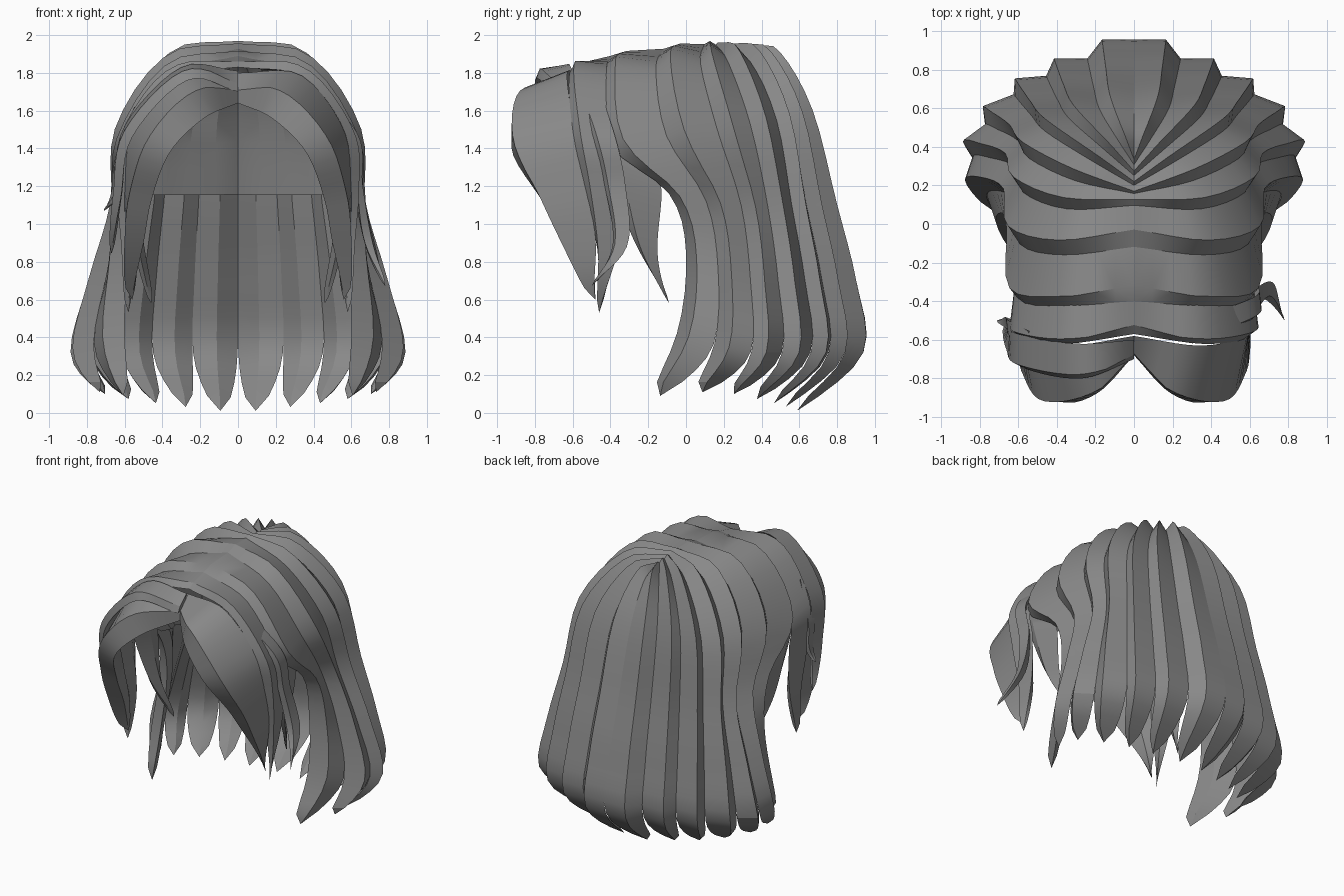
import bpy, bmesh, math
from mathutils import Vector

cube = bpy.data.objects.get("Cube")
if cube:
    bpy.data.objects.remove(cube, do_unlink=True)

hair = bpy.data.materials.new("hair_grey")
hair.use_nodes = True
grey = (0.25, 0.25, 0.25, 1)
hair.diffuse_color = grey
hair.node_tree.nodes["Principled BSDF"].inputs["Base Color"].default_value = grey


def spline(points, u):
    """Point on a smooth curve through the points, u from 0 to len - 1."""
    last = len(points) - 1
    i = min(int(u), last - 1)
    f = u - i
    b, c = Vector(points[i]), Vector(points[i + 1])
    a = Vector(points[i - 1]) if i > 0 else b * 2 - c
    d = Vector(points[i + 2]) if i + 2 <= last else c * 2 - b
    return b + ((c - a) * f + (a * 2 - b * 5 + c * 4 - d) * f * f
                + (b * 3 - a - c * 3 + d) * f ** 3) * 0.5


def outward(p):
    """Direction away from the middle of the head."""
    return (p - Vector((0, 0.1, min(p.z, 1.3)))).normalized()


def finish(name, bm):
    bmesh.ops.remove_doubles(bm, verts=bm.verts, dist=0.0005)
    bmesh.ops.recalc_face_normals(bm, faces=bm.faces)
    mesh = bpy.data.meshes.new(name)
    bm.to_mesh(mesh)
    bm.free()
    mesh.materials.append(hair)
    obj = bpy.data.objects.new(name, mesh)
    bpy.context.collection.objects.link(obj)
    bpy.ops.object.select_all(action="DESELECT")
    obj.select_set(True)
    bpy.context.view_layer.objects.active = obj
    bpy.ops.object.shade_smooth_by_angle(angle=math.radians(24))


def lock(name, front, back, middle=None, ridge=0.06, side=1, taper=0.8, steps=24):
    """Ridged lock between two edge curves, closing to a pointed tip."""
    bm = bmesh.new()
    rings = []
    for k in range(steps + 1):
        t = k / steps
        a, b = front(t), back(t)
        c = middle(t) if middle else (a + b) / 2
        w = 1 if t < taper else math.sqrt(max(0, 1 - ((t - taper) / (1 - taper)) ** 2))
        n = outward(c)
        rise = min(1, 0.25 + t * 6) * w
        crest = c + (a - b) * 0.16 * w + n * ridge * rise
        ring = [c + (a - c) * w, crest, c + (b - c) * w, c - n * 0.035 * w]
        rings.append([bm.verts.new((p.x * side, p.y, p.z)) for p in ring])
    for r, s in zip(rings, rings[1:]):
        for i in range(4):
            j = (i + 1) % 4
            bm.faces.new((r[i], r[j], s[j], s[i]))
    bm.faces.new(rings[0])
    finish(name, bm)


def free_lock(name, front, back, **options):
    lock(name, lambda t: spline(front, t * (len(front) - 1)),
         lambda t: spline(back, t * (len(back) - 1)), **options)


# Guide curves from the parting to the ends: front edge, side, rear side, back
guides = [
    [(0, -.4, 1.89), (.36, -.43, 1.78), (.59, -.4, 1.42), (.59, -.09, 1.16),
     (.58, 0, .85), (.6, -.05, .42), (.54, -.25, .08)],
    [(0, .07, 1.95), (.35, .04, 1.84), (.58, .12, 1.5), (.61, .26, 1.1),
     (.74, .31, .7), (.84, .31, .33), (.74, .15, .11)],
    [(0, .2, 1.94), (.24, .34, 1.86), (.46, .48, 1.55), (.53, .56, 1.1),
     (.59, .63, .7), (.62, .66, .32), (.5, .43, .06)],
    [(0, .37, 1.92), (0, .5, 1.85), (0, .65, 1.58), (0, .79, 1.1),
     (0, .9, .7), (0, .94, .32), (0, .62, 0)],
]


def curtain(u):
    """Curve at position u across the guides."""
    return lambda t: spline([spline(g, t * 6) for g in guides], u)


# Long locks round the sides and back
edges = [0, .55, 1.1, 1.55, 2, 2.32, 2.64, 3]
for label, side in (("left", 1), ("right", -1)):
    for i, (u, v) in enumerate(zip(edges, edges[1:])):
        lock(f"{label}_long_lock_{i + 1}", curtain(u), curtain(v),
             curtain((u + v) / 2), side=side, ridge=.065)

    # Front bang curving round the forehead
    free_lock(f"{label}_front_bang",
              [(0, -.68, 1.64), (.18, -.87, 1.56), (.36, -.92, 1.38),
               (.46, -.76, 1.12), (.5, -.62, .88), (.56, -.48, .6)],
              [(0, -.58, 1.8), (.33, -.63, 1.79), (.56, -.59, 1.5),
               (.6, -.52, 1.2), (.59, -.47, .88), (.56, -.48, .6)],
              side=side, ridge=.12, taper=.65)

    # Temple lock behind the bang
    free_lock(f"{label}_temple_lock",
              [(0, -.57, 1.83), (.34, -.62, 1.78), (.56, -.6, 1.5),
               (.59, -.54, 1.2), (.56, -.47, .85), (.58, -.46, .53)],
              [(0, -.4, 1.89), (.36, -.42, 1.79), (.6, -.36, 1.43),
               (.61, -.33, 1.2), (.6, -.35, .88), (.58, -.46, .53)],
              side=side, taper=.7)

    # Thin lock in front of the ear
    free_lock(f"{label}_ear_lock",
              [(.56, -.48, 1.5), (.57, -.4, 1.25), (.53, -.27, .9), (.46, -.09, .58)],
              [(.57, -.15, 1.35), (.56, -.13, 1.15), (.52, -.15, .85), (.46, -.09, .58)],
              side=side, ridge=.03, taper=.6)

# Swept bang on the right
free_lock("right_swept_bang",
          [(0, -.7, 1.7), (.27, -.8, 1.76), (.56, -.75, 1.46),
           (.62, -.66, 1.13), (.67, -.52, .84)],
          [(0, -.6, 1.81), (.3, -.62, 1.83), (.6, -.57, 1.52),
           (.65, -.53, 1.2), (.67, -.52, .84)],
          side=-1, ridge=.05, taper=.6)
# Small flick on the right
free_lock("right_flick",
          [(.5, -.66, 1.6), (.62, -.6, 1.35), (.63, -.56, 1.15), (.71, -.5, 1.07)],
          [(.55, -.55, 1.62), (.65, -.5, 1.35), (.67, -.48, 1.18), (.71, -.5, 1.07)],
          side=-1, ridge=.02, taper=.5)
# Outer strand flicking forward on the left
free_lock("left_outer_strand",
          [(.3, -.62, 1.79), (.6, -.5, 1.48), (.63, -.43, 1.2),
           (.67, -.39, .9), (.78, -.5, .67)],
          [(.3, -.5, 1.82), (.62, -.38, 1.48), (.65, -.32, 1.2),
           (.73, -.31, .88), (.78, -.5, .67)],
          ridge=.03, taper=.6)

# Pleated inner cap under the locks
cap = bmesh.new()
for side in (1, -1):
    grid = []
    for k in range(11):
        row = []
        for m in range(13):
            p = curtain(m / 4)(k * .048)
            p -= outward(p) * (.04 + .025 * (m % 2))
            row.append(cap.verts.new((max(p.x, 0) * side, p.y, p.z)))
        grid.append(row)
    for r, s in zip(grid, grid[1:]):
        for m in range(12):
            cap.faces.new((r[m], r[m + 1], s[m + 1], s[m]))
finish("inner_cap", cap)
